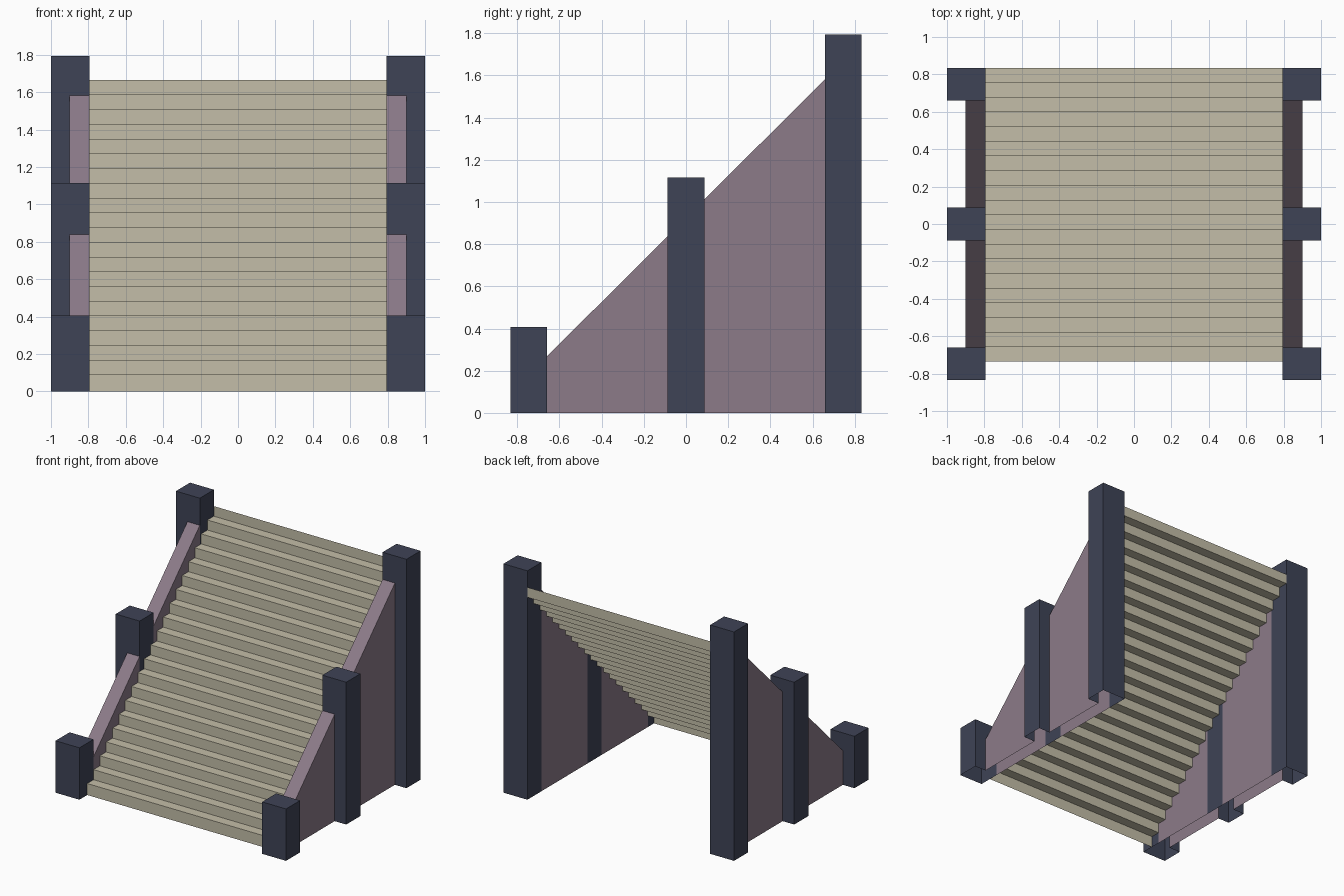
import bpy, bmesh

if "Cube" in bpy.data.objects:
    bpy.data.objects.remove(bpy.data.objects["Cube"])

def material(name, rgb):
    m = bpy.data.materials.new(name)
    lin = [(c / 255 / 12.92) if c <= 10 else ((c / 255 + 0.055) / 1.055) ** 2.4 for c in rgb]
    m.diffuse_color = (*lin, 1)
    m.use_nodes = True
    m.node_tree.nodes["Principled BSDF"].inputs["Base Color"].default_value = m.diffuse_color
    return m

NAVY = material("dark slate blue", (62, 67, 86))
MAUVE = material("dusty mauve", (140, 123, 137))
SAND = material("pale sand", (196, 190, 168))

def build(name, polygons, mat, recalc=True):
    """Make one object from a list of polygons, welding shared corners."""
    bm = bmesh.new()
    for poly in polygons:
        bm.faces.new([bm.verts.new(p) for p in poly])
    bmesh.ops.remove_doubles(bm, verts=bm.verts, dist=1e-5)
    if recalc:
        bmesh.ops.recalc_face_normals(bm, faces=bm.faces)
    me = bpy.data.meshes.new(name)
    bm.to_mesh(me)
    bm.free()
    me.materials.append(mat)
    bpy.context.collection.objects.link(bpy.data.objects.new(name, me))

X_IN, X_WALL, X_OUT = 0.793, 0.90, 1.0
HALF = 0.087                                   # half post depth

def wall_top(y):
    return 0.925 + 0.997 * y

def post(name, s, y0, y1, h, joins):
    """Hollow post, open below; sides that join a wall are open behind it."""
    a, w, b = s * X_IN, s * X_WALL, s * X_OUT
    polys = [[(x, y0, 0), (x, y1, 0), (x, y1, h), (x, y0, h)] for x in (a, b)]
    polys.append([(a, y0, h), (b, y0, h), (b, y1, h), (a, y1, h)])
    for y in (y0, y1):
        if y in joins:
            z = wall_top(y)
            outline = [(b, 0), (b, h), (a, h), (a, z), (w, z), (w, 0)]
        else:
            outline = [(b, 0), (b, h), (a, h), (a, 0)]
        polys.append([(x, y, zz) for x, zz in outline])
    build(name, polys, NAVY)

def wall(name, s, y0, y1):
    """Sloped side wall: inner face, outer face and sloping cap."""
    a, w = s * X_IN, s * X_WALL
    z0, z1 = wall_top(y0), wall_top(y1)
    polys = [[(x, y0, 0), (x, y1, 0), (x, y1, z1), (x, y0, z0)] for x in (a, w)]
    polys.append([(a, y0, z0), (w, y0, z0), (w, y1, z1), (a, y1, z1)])
    build(name, polys, MAUVE)

# Posts and side walls, both sides
END, INNER = 0.833, 0.659
for side, s in (("left", -1), ("right", 1)):
    post(f"{side}_front_post", s, -END, -INNER, 0.407, (-INNER,))
    post(f"{side}_middle_post", s, -HALF, HALF, 1.116, (-HALF, HALF))
    post(f"{side}_back_post", s, INNER, END, 1.795, (INNER,))
    wall(f"{side}_lower_wall", s, -INNER, -HALF)
    wall(f"{side}_upper_wall", s, HALF, INNER)

# Stairs: a thin folded sheet of 21 risers and 20 treads
N = 20
Y0, Y1, Z0, Z1 = -0.736, 0.833, 0.09, 1.666
profile = [(Y0, 0)]
for k in range(N + 1):
    y, z = Y0 + (Y1 - Y0) * k / N, Z0 + (Z1 - Z0) * k / N
    if k:
        profile.append((y, profile[-1][1]))
    profile.append((y, z))
stairs = [[(-X_IN, *p), (X_IN, *p), (X_IN, *q), (-X_IN, *q)]
          for p, q in zip(profile, profile[1:])]
build("stair_treads", stairs, SAND, recalc=False)
